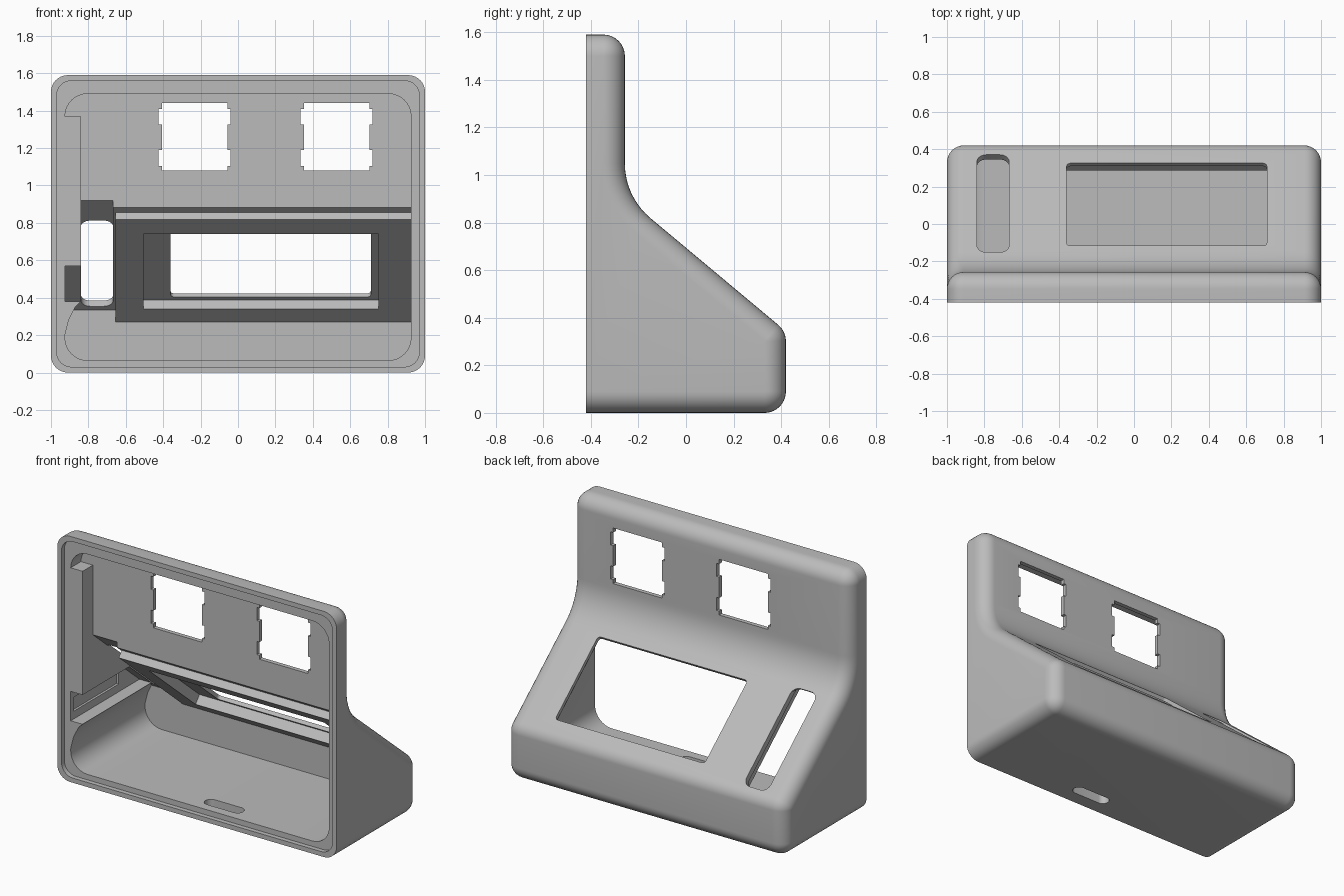
import bpy, bmesh, math
from mathutils import Matrix, Vector

old = bpy.data.objects.get("Cube")
if old:
    bpy.data.objects.remove(old, do_unlink=True)

grey = bpy.data.materials.new("plain grey")
grey.use_nodes = True
COL = (0.5, 0.5, 0.5, 1)
grey.diffuse_color = COL
grey.node_tree.nodes["Principled BSDF"].inputs["Base Color"].default_value = COL

FRONT, BACK, WALL, TOP = -0.42, 0.42, -0.257, 1.59
R, BEND = 0.09, 0.3
TILT = math.radians(50)          # direction the sloped panel faces
SLOPE = Vector((0, 0.388, 0.37))  # lower end of the outer slope


def make(name, bm):
    bmesh.ops.remove_doubles(bm, verts=bm.verts, dist=1e-4)
    bmesh.ops.recalc_face_normals(bm, faces=bm.faces)
    me = bpy.data.meshes.new(name)
    bm.to_mesh(me)
    bm.free()
    me.materials.append(grey)
    ob = bpy.data.objects.new(name, me)
    bpy.context.collection.objects.link(ob)
    return ob


def loft(name, rings):
    bm = bmesh.new()
    vs = [[bm.verts.new(p) for p in ring] for ring in rings]
    n = len(vs[0])
    for a, b in zip(vs, vs[1:]):
        for i in range(n):
            j = (i + 1) % n
            bm.faces.new((a[i], a[j], b[j], b[i]))
    bm.faces.new(vs[0])
    bm.faces.new(vs[-1])
    return make(name, bm)


def prism(name, pts, lo, hi, frame):
    return loft(name, [[frame @ Vector((a, b, h)) for a, b in pts] for h in (lo, hi)])


def rect(x0, x1, y0, y1, r=0.0, n=8):
    if r == 0:
        return [(x0, y0), (x1, y0), (x1, y1), (x0, y1)]
    pts = []
    corners = [(x1 - r, y1 - r), (x0 + r, y1 - r), (x0 + r, y0 + r), (x1 - r, y0 + r)]
    for k, (cx, cy) in enumerate(corners):
        for i in range(n + 1):
            a = math.pi / 2 * (k + i / n)
            pts.append((cx + r * math.cos(a), cy + r * math.sin(a)))
    return pts


def boolean(target, tool, op="DIFFERENCE"):
    mod = target.modifiers.new("cut", "BOOLEAN")
    mod.operation, mod.solver, mod.object = op, "EXACT", tool
    bpy.context.view_layer.objects.active = target
    bpy.ops.object.modifier_apply(modifier=mod.name)
    bpy.data.objects.remove(tool, do_unlink=True)


# Frames: across (x, z, depth along y), slope (x, up the slope, outward), floor, side
ACROSS = Matrix(((1, 0, 0, 0), (0, 0, 1, 0), (0, 1, 0, 0), (0, 0, 0, 1)))
SIDE = Matrix(((0, 0, 1, 0), (1, 0, 0, 0), (0, 1, 0, 0), (0, 0, 0, 1)))
FLOOR = Matrix.Identity(4)
c, s = math.cos(TILT), math.sin(TILT)
PANEL = Matrix(((1, 0, 0, 0), (0, -s, c, SLOPE.y), (0, c, s, SLOPE.z), (0, 0, 0, 1)))


def side_profile(x, d):
    """Rounded side outline pulled inward by d."""
    arcs = [(BACK - R, R, R - d, -math.pi / 2, 0),
            (BACK - R, 0.301, R - d, 0, TILT),
            (WALL + BEND, 1.049, -(BEND + d), TILT, 0),
            (WALL - R, TOP - R, R - d, 0, math.pi / 2)]
    pts = [(x, FRONT, d)]
    for cy, cz, r, a0, a1 in arcs:
        for i in range(11):
            a = a0 + (a1 - a0) * i / 10
            pts.append((x, cy + r * math.cos(a), cz + r * math.sin(a)))
    return pts + [(x, FRONT, TOP - d)]


# Outer body with rolled side edges
steps = [math.pi / 2 * i / 8 for i in range(9)]
half = [(1 - R + R * math.sin(t), R * (1 - math.cos(t))) for t in steps]
rings = [side_profile(-x, d) for x, d in reversed(half)]
rings += [side_profile(x, d) for x, d in half]
housing = loft("housing", rings)


# Inner hollow: rounded front opening trimmed by the inner side outline
def under_slope(depth, y):
    return SLOPE.z + (SLOPE.y - y) * c / s - depth / s


IN_BACK, IN_WALL, SKIN, THICK = 0.37, -0.285, 0.04, 0.088
hollow = prism("hollow", rect(-0.925, 0.925, 0.065, 1.49, 0.12), -0.6, 0.6, ACROSS)
inner = [(-0.55, -0.1), (IN_BACK, -0.1), (IN_BACK, under_slope(SKIN, IN_BACK)),
         (IN_WALL, under_slope(SKIN, IN_WALL)), (IN_WALL, 1.7), (-0.55, 1.7)]
boolean(hollow, prism("inner_outline", inner, -1.2, 1.2, SIDE), "INTERSECT")

# Solid parts kept inside the hollow: thick panel, side post, small shelf
boolean(hollow, prism("thick_panel", rect(-0.655, 1.1, -0.3, 0.804), -THICK, 0.2, PANEL))
boolean(hollow, prism("side_post", rect(-1.1, -0.84, 0.57, 1.37), -0.39, 0.6, ACROSS))
shelf = [(-1.1, 0.2), (-0.925, 0.2), (-0.905, 0.28), (-0.87, 0.35), (-0.84, 0.38), (-1.1, 0.38)]
boolean(hollow, prism("side_shelf", shelf, -0.39, 0.6, ACROSS))
boolean(housing, hollow)

# Seat for the front cover, channel in the side wall
boolean(housing, prism("cover_seat", rect(-0.97, 0.97, 0.03, 1.56, 0.08), -0.6, -0.39, ACROSS))
boolean(housing, prism("side_channel", rect(-0.94, -0.9, 0.43, 0.52), -0.36, 0.1, ACROSS))

# Screen seat and window, slider slot and its inner pocket
boolean(housing, prism("screen_seat", rect(-0.505, 0.75, 0.058, 0.68), -0.2, -0.025, PANEL))
boolean(housing, prism("screen_window", rect(-0.36, 0.71, 0.082, 0.657, 0.02, 4), -0.2, 0.2, PANEL))
boolean(housing, prism("slider_slot", rect(-0.84, -0.667, 0.023, 0.702, 0.05), -0.15, 0.2, PANEL))
boolean(housing, prism("slider_pocket", rect(-0.84, -0.667, 0.5, 0.93, 0.05), -0.13, -0.012, PANEL))

# Two key openings with clip notches on both sides
for cx in (-0.232, 0.527):
    w, n = 0.175, 0.193
    right = [(w, 1.08), (w, 1.105), (n, 1.105), (n, 1.19), (w, 1.19), (w, 1.325),
             (n, 1.325), (n, 1.41), (w, 1.41), (w, 1.44)]
    outline = [(cx + a, b) for a, b in right] + [(cx - a, b) for a, b in reversed(right)]
    boolean(housing, prism("key_opening", outline, -0.36, -0.1, ACROSS))

# Cable slot through the floor
boolean(housing, prism("cable_slot", rect(-0.03, 0.24, -0.33, -0.25, 0.039), -0.1, 0.12, FLOOR))

bpy.ops.object.select_all(action="DESELECT")
housing.select_set(True)
bpy.context.view_layer.objects.active = housing
bpy.ops.object.shade_smooth_by_angle(angle=math.radians(30))
